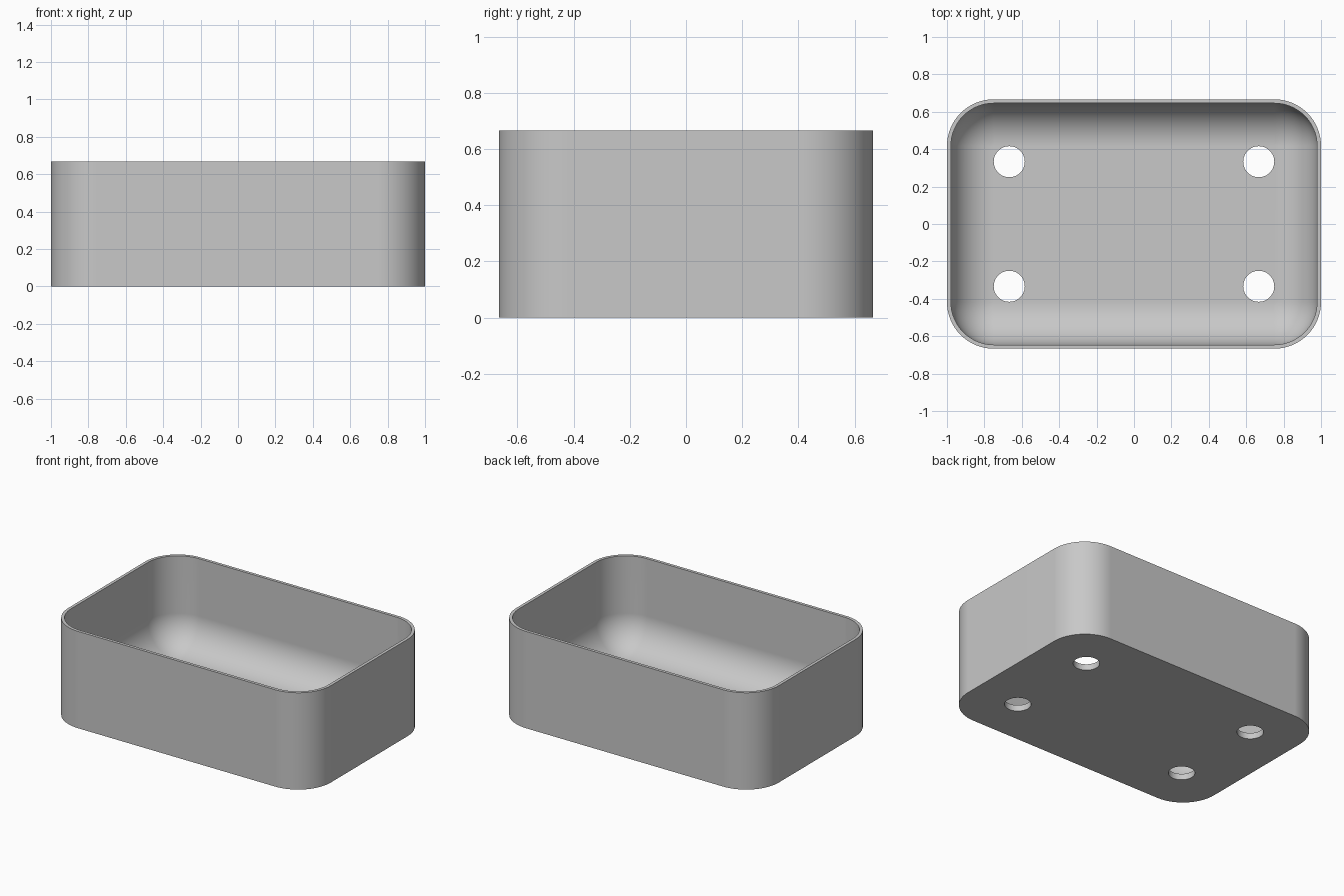
import bpy
import bmesh
from math import sin, cos, pi, radians

cube = bpy.data.objects.get("Cube")
if cube:
    bpy.data.objects.remove(cube, do_unlink=True)

LENGTH, WIDTH, HEIGHT = 2.0, 4 / 3, 2 / 3
CORNER, WALL, FLOOR = 0.25, 0.021, 0.042
FILLET = CORNER - WALL
HOLE_X, HOLE_Y, HOLE_R = 0.667, 0.333, 0.083
STEPS = 16

grey = bpy.data.materials.new("plain grey")
grey.use_nodes = True
colour = (0.58, 0.58, 0.58, 1)
grey.diffuse_color = colour
grey.node_tree.nodes["Principled BSDF"].inputs["Base Color"].default_value = colour


def ring(bm, inset, z):
    """Rounded rectangle of vertices, moved inwards by inset."""
    r = CORNER - inset
    cx, cy = LENGTH / 2 - CORNER, WIDTH / 2 - CORNER
    verts = []
    for k, (sx, sy) in enumerate([(1, 1), (-1, 1), (-1, -1), (1, -1)]):
        for i in range(STEPS + 1):
            a = (k + i / STEPS) * pi / 2
            verts.append(bm.verts.new((sx * cx + r * cos(a), sy * cy + r * sin(a), z)))
    return verts


def make_object(name, bm):
    mesh = bpy.data.meshes.new(name)
    bm.to_mesh(mesh)
    bm.free()
    mesh.materials.append(grey)
    obj = bpy.data.objects.new(name, mesh)
    bpy.context.collection.objects.link(obj)
    return obj


# Tray shell: outer wall, rim, inner wall and rounded inner floor edge
profile = [(0, 0), (0, HEIGHT), (WALL, HEIGHT)]
for i in range(STEPS + 1):
    a = i / STEPS * pi / 2
    profile.append((WALL + FILLET * (1 - cos(a)), FLOOR + FILLET * (1 - sin(a))))

bm = bmesh.new()
rings = [ring(bm, inset, z) for inset, z in profile]
for low, high in zip(rings, rings[1:]):
    for i in range(len(low)):
        j = (i + 1) % len(low)
        bm.faces.new((low[i], low[j], high[j], high[i]))
bm.faces.new(rings[0][::-1])
bm.faces.new(rings[-1])
bmesh.ops.remove_doubles(bm, verts=bm.verts, dist=0.0001)
bmesh.ops.recalc_face_normals(bm, faces=bm.faces)
tray = make_object("tray", bm)

# Four round drain holes through the floor
bm = bmesh.new()
for sx in (-1, 1):
    for sy in (-1, 1):
        made = bmesh.ops.create_cone(bm, cap_ends=True, segments=48,
                                     radius1=HOLE_R, radius2=HOLE_R, depth=0.3)
        bmesh.ops.translate(bm, verts=made["verts"], vec=(sx * HOLE_X, sy * HOLE_Y, 0))
cutter = make_object("hole_cutter", bm)
cutter.hide_render = True

cut = tray.modifiers.new("drain holes", 'BOOLEAN')
cut.operation = 'DIFFERENCE'
cut.solver = 'EXACT'
cut.object = cutter

bpy.ops.object.select_all(action='DESELECT')
tray.select_set(True)
bpy.context.view_layer.objects.active = tray
bpy.ops.object.modifier_apply(modifier=cut.name)
bpy.data.objects.remove(cutter, do_unlink=True)

# Smooth curves, crisp edges, flat large faces
bpy.ops.object.shade_smooth_by_angle(angle=radians(30))
weighted = tray.modifiers.new("even shading", 'WEIGHTED_NORMAL')
weighted.keep_sharp = True
